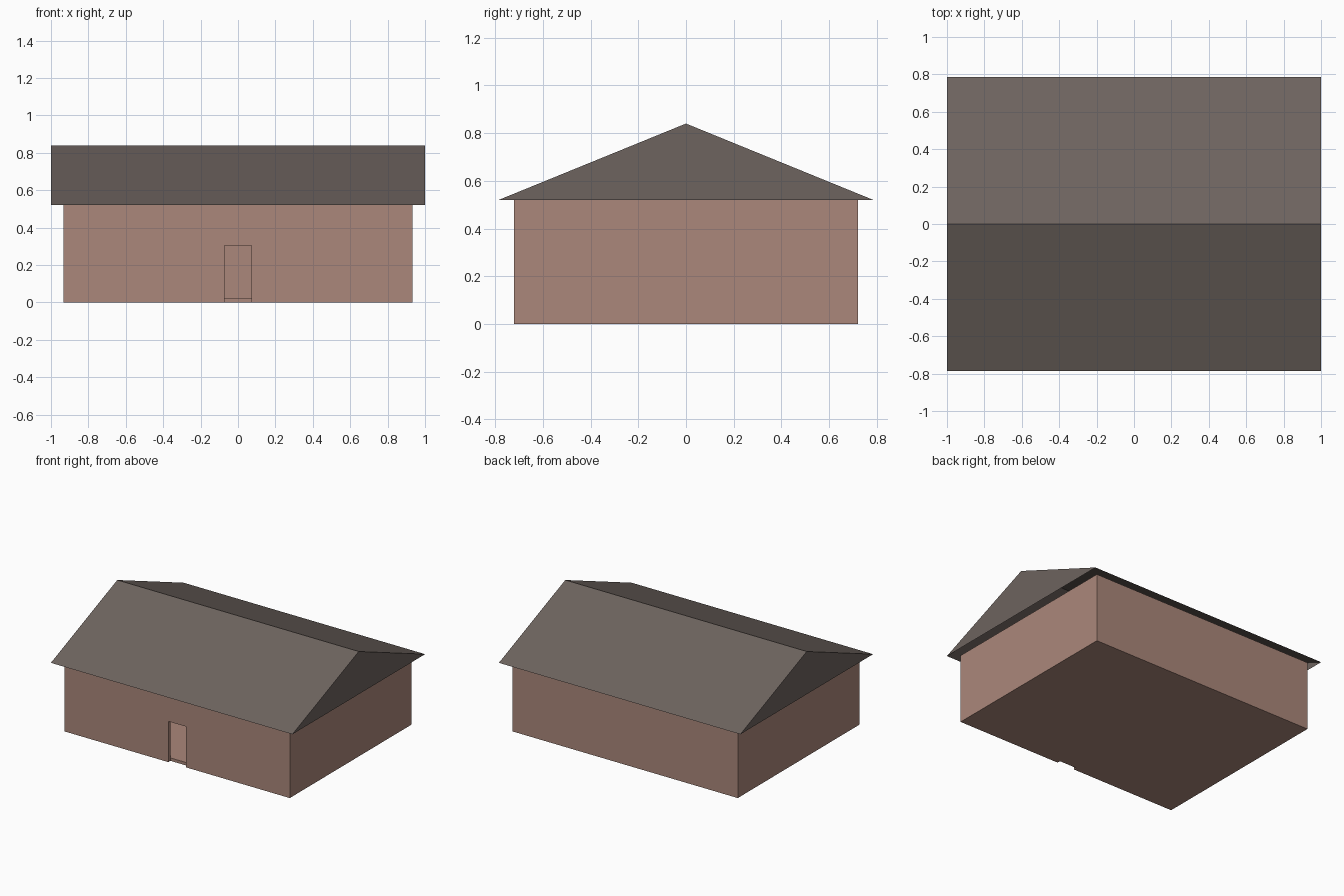
import bpy, bmesh

if "Cube" in bpy.data.objects:
    bpy.data.objects.remove(bpy.data.objects["Cube"])

LX, LY, H, T = 0.933, 0.72, 0.52, 0.025     # wall half sizes, height, thickness
DOOR_L, DOOR_R, DOOR_H = -0.073, 0.073, 0.305
FLOOR_H = 0.022


def srgb(c):
    return c / 12.92 if c <= 0.04045 else ((c + 0.055) / 1.055) ** 2.4


def material(name, r, g, b):
    m = bpy.data.materials.new(name)
    m.diffuse_color = (srgb(r), srgb(g), srgb(b), 1)
    m.use_nodes = True
    m.node_tree.nodes["Principled BSDF"].inputs["Base Color"].default_value = m.diffuse_color
    return m


def extruded(name, mat, outline, to_3d, a, b, caps=True):
    """Sweep a 2D outline between two offsets along one axis."""
    bm = bmesh.new()
    ra = [bm.verts.new(to_3d(p, a)) for p in outline]
    rb = [bm.verts.new(to_3d(p, b)) for p in outline]
    n = len(outline)
    for i in range(n):
        j = (i + 1) % n
        bm.faces.new((ra[i], ra[j], rb[j], rb[i]))
    if caps:
        bm.faces.new(ra[::-1])
        bm.faces.new(rb)
    bmesh.ops.recalc_face_normals(bm, faces=bm.faces)
    return bm, finish(name, mat, bm)


def finish(name, mat, bm):
    me = bpy.data.meshes.new(name)
    bm.to_mesh(me)
    ob = bpy.data.objects.new(name, me)
    me.materials.append(mat)
    bpy.context.collection.objects.link(ob)
    return ob


brick = material("dusty_brick", 0.67, 0.53, 0.48)
slate = material("grey_brown_roof", 0.43, 0.39, 0.37)

# Walls: a C-shaped plan broken by the doorway, plus the piece above the door
plan = [(DOOR_R, -LY), (LX, -LY), (LX, LY), (-LX, LY), (-LX, -LY), (DOOR_L, -LY),
        (DOOR_L, -LY + T), (-LX + T, -LY + T), (-LX + T, LY - T),
        (LX - T, LY - T), (LX - T, -LY + T), (DOOR_R, -LY + T)]
flat = lambda p, z: (p[0], p[1], z)
bm, walls = extruded("walls", brick, plan, flat, 0, H)

# Cut the walls at door height and bridge the lintel across the gap
bmesh.ops.bisect_plane(bm, geom=bm.verts[:] + bm.edges[:] + bm.faces[:],
                       plane_co=(0, 0, DOOR_H), plane_no=(0, 0, 1))
ends = [f for f in bm.faces if abs(f.normal.x) > 0.9
        and abs(f.calc_center_median().x) < 0.1
        and f.calc_center_median().z > DOOR_H]
bmesh.ops.bridge_loops(bm, edges=[e for f in ends for e in f.edges])
bmesh.ops.delete(bm, geom=ends, context='FACES_ONLY')
bmesh.ops.recalc_face_normals(bm, faces=bm.faces)
bmesh.ops.dissolve_limit(bm, angle_limit=0.01, verts=bm.verts, edges=bm.edges)
bm.to_mesh(walls.data)
bm.free()

# Floor slab inside the walls
inner = [(-LX + T, -LY + T), (LX - T, -LY + T), (LX - T, LY - T), (-LX + T, LY - T)]
bm, _ = extruded("floor", brick, inner, flat, 0, FLOOR_H)
bm.free()

# Roof: gabled shell with closed ends, open underneath
gable = [(-0.785, H), (0.785, H), (0, 0.84)]
bm, roof = extruded("roof", slate, gable, lambda p, x: (x, p[0], p[1]), -1, 1)
under = [f for f in bm.faces if f.normal.z < -0.9]
bmesh.ops.delete(bm, geom=under, context='FACES_ONLY')
bm.to_mesh(roof.data)
bm.free()
